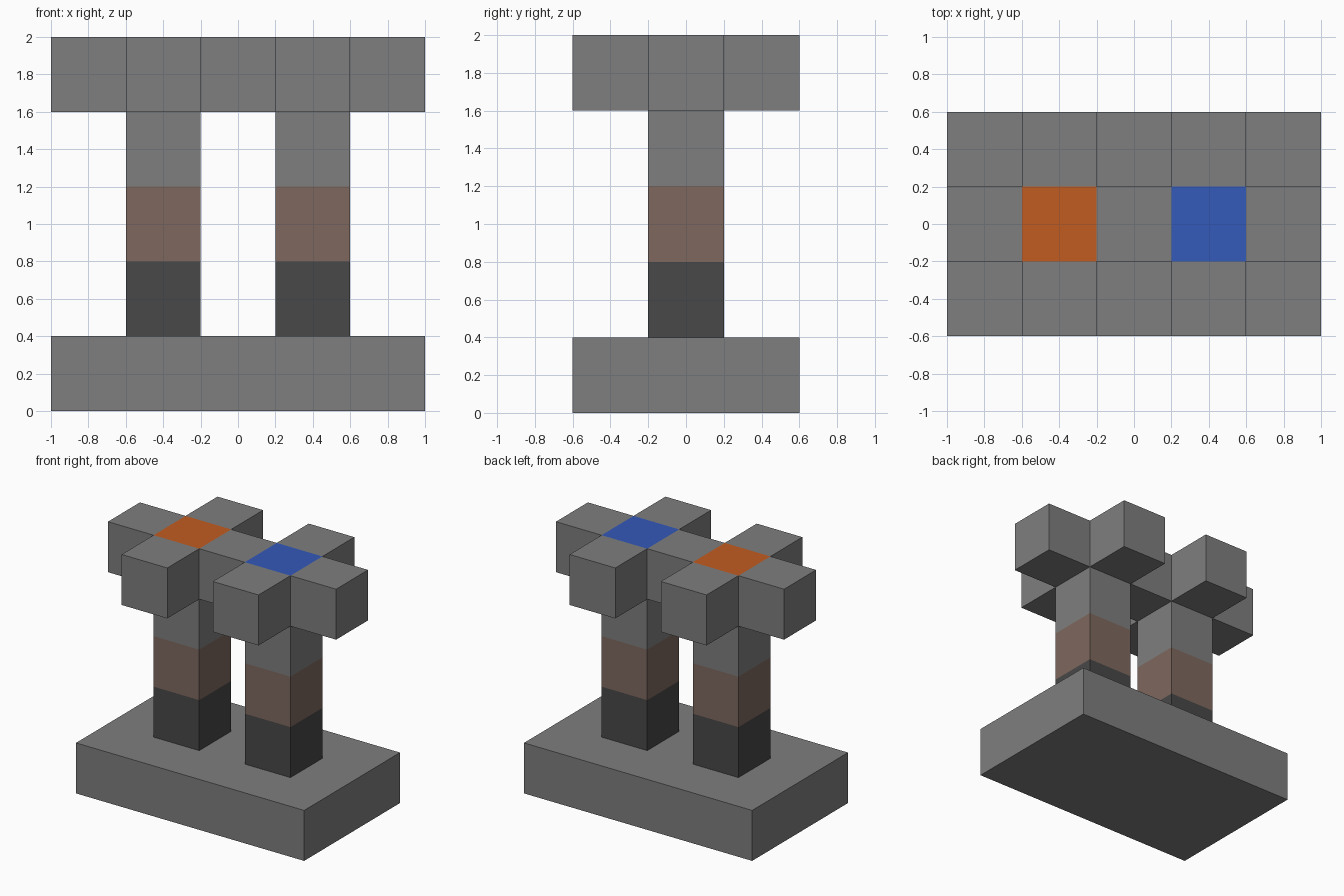
import bpy

default = bpy.data.objects.get("Cube")
if default:
    bpy.data.objects.remove(default, do_unlink=True)

U = 0.4  # block edge length


def material(name, rgb):
    mat = bpy.data.materials.new(name)
    mat.use_nodes = True
    colour = (*rgb, 1.0)
    mat.diffuse_color = colour
    bsdf = next(n for n in mat.node_tree.nodes if n.type == 'BSDF_PRINCIPLED')
    bsdf.inputs["Base Color"].default_value = colour
    return mat


grey = material("stone grey", (0.21, 0.21, 0.21))
dark = material("dark grey", (0.065, 0.065, 0.065))
brown = material("dull brown", (0.21, 0.14, 0.112))
orange = material("orange", (0.54, 0.108, 0.015))
blue = material("blue", (0.034, 0.1, 0.48))


def block(name, cell, mat, size=(1, 1, 1)):
    """Box placed on the block grid; cell is its centre column and bottom layer."""
    x, y, layer = cell
    bpy.ops.mesh.primitive_cube_add(size=1, location=(x * U, y * U, (layer + 0.5) * U))
    ob = bpy.context.object
    ob.name = name
    ob.scale = [s * U for s in size]
    bpy.ops.object.transform_apply(location=False, rotation=False, scale=True)
    ob.data.materials.append(mat)


# Base slab
block("base_slab", (0, 0, 0), grey, (5, 3, 1))

# Two pillars, each with a coloured cap and outward arms
for side, x, cap in (("right", -1, orange), ("left", 1, blue)):
    block(f"{side}_pillar_foot", (x, 0, 1), dark)
    block(f"{side}_pillar_middle", (x, 0, 2), brown)
    block(f"{side}_pillar_neck", (x, 0, 3), grey)
    block(f"{side}_cap", (x, 0, 4), cap)
    block(f"{side}_front_arm", (x, -1, 4), grey)
    block(f"{side}_back_arm", (x, 1, 4), grey)
    block(f"{side}_outer_arm", (2 * x, 0, 4), grey)

# Bridge joining the two caps
block("centre_bridge", (0, 0, 4), grey)
